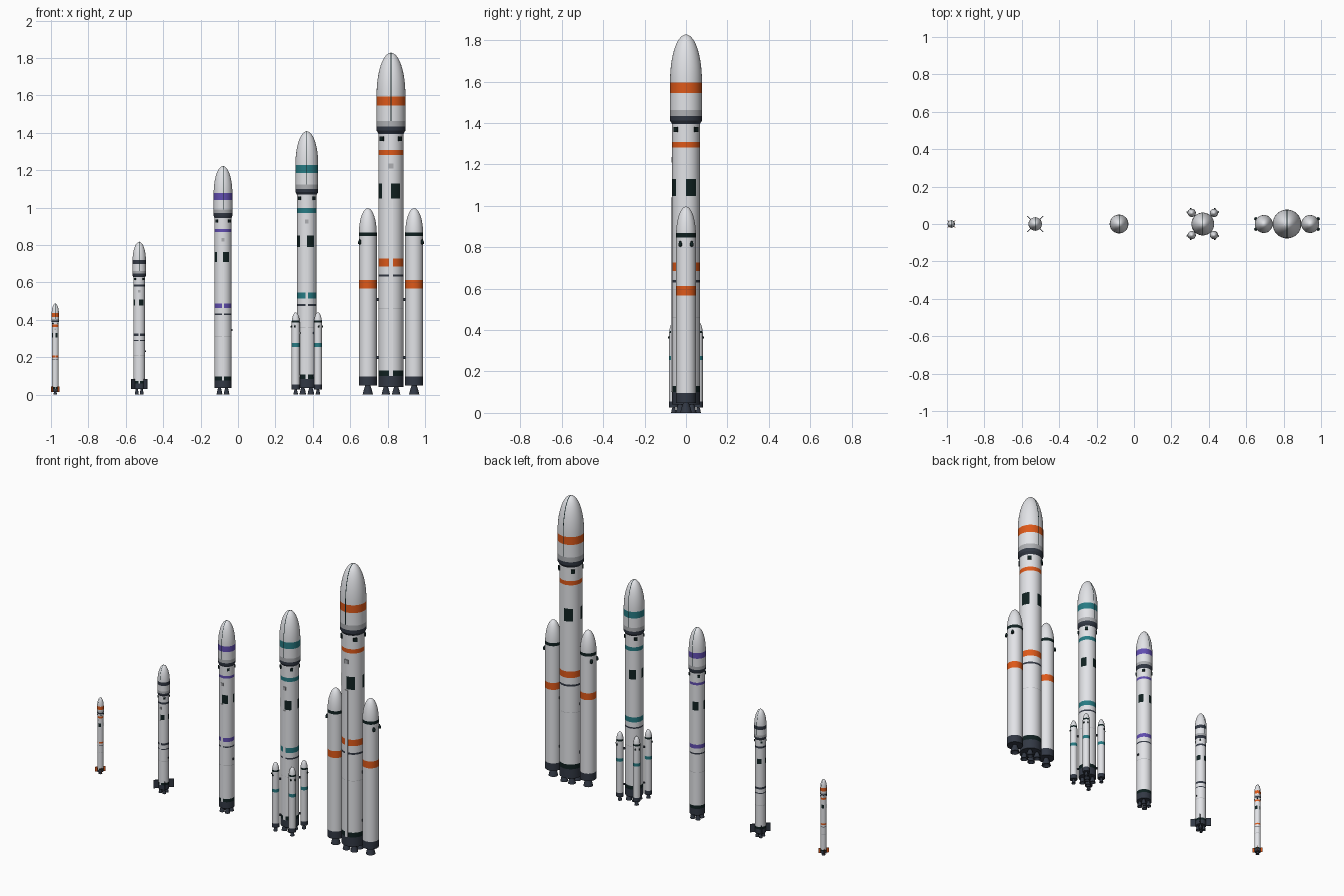
import bpy, bmesh
from math import sin, cos, pi, radians
from mathutils import Matrix, Vector

cube = bpy.data.objects.get("Cube")
if cube:
    bpy.data.objects.remove(cube, do_unlink=True)

COLOURS = {
    "white": (0.76, 0.77, 0.80), "orange": (0.73, 0.10, 0.01),
    "teal": (0.02, 0.20, 0.23), "purple": (0.12, 0.075, 0.44),
    "navy": (0.032, 0.04, 0.058), "black": (0.005, 0.015, 0.015),
    "grey": (0.42, 0.43, 0.45),
}
NAMES = list(COLOURS)
MATS = []
for label, rgb in COLOURS.items():
    mat = bpy.data.materials.new(label + "_paint")
    mat.use_nodes = True
    mat.diffuse_color = (*rgb, 1)
    mat.node_tree.nodes["Principled BSDF"].inputs["Base Color"].default_value = (*rgb, 1)
    MATS.append(mat)
PARTS = []
SEGMENTS = 48


def add_object(name, bm, location=(0, 0, 0)):
    bmesh.ops.recalc_face_normals(bm, faces=bm.faces)
    mesh = bpy.data.meshes.new(name)
    bm.to_mesh(mesh)
    bm.free()
    for mat in MATS:
        mesh.materials.append(mat)
    obj = bpy.data.objects.new(name, mesh)
    obj.location = location
    bpy.context.collection.objects.link(obj)
    PARTS.append(obj)
    return obj


def split_at(profile, heights):
    """Insert profile points where painted bands begin and end."""
    points = [profile[0]]
    for (r0, z0), (r1, z1) in zip(profile, profile[1:]):
        for z in sorted(h for h in heights if z0 + 1e-5 < h < z1 - 1e-5):
            points.append((r0 + (r1 - r0) * (z - z0) / (z1 - z0), z))
        points.append((r1, z1))
    return points


def lathe(name, profile, location, bands=(), checks=None, base="white", segments=SEGMENTS):
    """Turned body, painted by height bands and alternating check sectors."""
    edges = [z for low, high, _ in bands for z in (low, high)] + list(checks or ())
    points = split_at(profile, edges)
    bm = bmesh.new()
    rings = []
    for r, z in points:
        count = segments if r > 1e-6 else 1
        rings.append([bm.verts.new((r * sin(2 * pi * i / segments), -r * cos(2 * pi * i / segments), z))
                      for i in range(count)])
    for (low, high, a, b) in zip(points, points[1:], rings, rings[1:]):
        mid = (low[1] + high[1]) / 2
        colour = base
        for z0, z1, paint in bands:
            if z0 < mid < z1:
                colour = paint
        for i in range(segments):
            j = (i + 1) % segments
            corners = [a[i % len(a)], a[j % len(a)], b[j % len(b)], b[i % len(b)]]
            face = bm.faces.new(list(dict.fromkeys(corners)))
            checked = checks and checks[0] < mid < checks[1] and (i * 8 // segments) % 2 == 0
            face.material_index = NAMES.index("black" if checked else colour)
    return add_object(name, bm, location)


def box(name, size, centre, colour, angle=0, location=(0, 0, 0)):
    """Box set at a centre, then turned about the rocket's axis."""
    bm = bmesh.new()
    bmesh.ops.create_cube(bm, size=1)
    bmesh.ops.scale(bm, vec=size, verts=bm.verts)
    bmesh.ops.translate(bm, vec=centre, verts=bm.verts)
    bmesh.ops.rotate(bm, cent=(0, 0, 0), matrix=Matrix.Rotation(angle, 3, "Z"), verts=bm.verts)
    for face in bm.faces:
        face.material_index = NAMES.index(colour)
    return add_object(name, bm, location)


def nose(r, top, steps=14):
    height = 2.9 * r
    return [(r * cos(pi / 2 * i / steps) if i < steps else 0,
             top - height + height * sin(pi / 2 * i / steps)) for i in range(steps + 1)]


def nozzle(name, r, height, location):
    profile = [(0, height * 0.6), (r * 0.85, 0), (r, 0), (r * 0.8, height * 0.5),
               (r * 0.5, height), (r * 0.5, height * 1.3)]
    lathe(name, profile, location, base="navy", segments=24)


def seam(name, r, low, top, location):
    """Thin split line over the fairing, front to back."""
    half, lift = r * 0.03, 0.0008
    curve = [(r, low)] + nose(r, top)
    path = [(y + lift, z) for y, z in curve[:-1]] + [(0, top + lift)]
    path += [(-y, z) for y, z in reversed(path[:-1])]
    bm = bmesh.new()
    rows = [[bm.verts.new((s * half, y, z)) for s in (-1, 1)] for y, z in path]
    for a, b in zip(rows, rows[1:]):
        bm.faces.new((a[0], a[1], b[1], b[0])).material_index = NAMES.index("black")
    add_object(name, bm, location)


def strap_on(name, centre, outward, r, top, cap, stripe, base, accent, pod_z):
    """Side booster with nozzle and two outward separation pods."""
    lathe(name, [(0, base), (r, base)] + nose(r, top), centre,
          [(base - 1, base * 2, "navy"), (*stripe, accent), (*cap, "black")])
    nozzle(name + "_nozzle", r * 0.58, base, centre)
    for side in (-1, 1):
        angle = outward + side * radians(33)
        spot = Vector(centre) + Vector((cos(angle), sin(angle), 0)) * r * 1.06
        size = r * 0.19
        pod = [(0, pod_z - size * 1.4), (size, pod_z - size), (size, pod_z + size * 0.3),
               (size * 0.5, pod_z + size * 1.4), (0, pod_z + size * 1.8)]
        lathe(name + "_pod", pod, spot, base="black", segments=12)


ROCKETS = [
    dict(name="tiny", x=-0.977, r=0.0185, R=0.0195, top=0.487, base=0.015, fair=0.388,
         accent="orange", stripes=[(0.416, 0.437), (0.362, 0.374), (0.2, 0.21)],
         ring=0.187, checks=(0.307, 0.33), line=0.14, fin=(0.031, 0.015, 0.045)),
    dict(name="small", x=-0.528, r=0.032, R=0.036, top=0.817, base=0.03, fair=0.63,
         accent="navy", stripes=[(0.698, 0.72), (0.578, 0.59), (0.315, 0.328)],
         ring=0.289, checks=(0.477, 0.51), line=0.21, fin=(0.061, 0.03, 0.083)),
    dict(name="medium", x=-0.08, r=0.046, R=0.05, top=1.222, base=0.035, fair=0.945,
         accent="purple", stripes=[(1.042, 1.078), (0.87, 0.886), (0.463, 0.488)],
         ring=0.43, checks=(0.708, 0.763), line=0.31),
    dict(name="large", x=0.368, r=0.053, R=0.061, top=1.408, base=0.035, fair=1.07,
         accent="teal", stripes=[(1.186, 1.228), (0.972, 0.997), (0.515, 0.547)],
         ring=0.479, checks=(0.79, 0.85), line=0.36),
    dict(name="heavy", x=0.818, r=0.067, R=0.077, top=1.828, base=0.04, fair=1.395,
         accent="orange", stripes=[(1.545, 1.595), (1.281, 1.308), (0.686, 0.727)],
         ring=0.637, checks=(1.048, 1.13), line=0.462),
]

for k in ROCKETS:
    name, r, R, top, base, fair = (k[key] for key in ("name", "r", "R", "top", "base", "fair"))
    at = (k["x"], 0, 0)
    paint = [(low, high, k["accent"]) for low, high in k["stripes"]]

    # Core stage
    skirt = base + r * 0.9
    bands = paint[1:] + [(0, skirt, "navy"), (skirt, skirt + r * 0.45, "black"),
                         (k["ring"] - r * 0.09, k["ring"] + r * 0.09, "navy"),
                         (k["line"] - 0.0012, k["line"] + 0.0012, "grey")]
    lathe(name + "_core_stage", [(0, base), (r, base), (r, fair)], at, bands, k["checks"])

    # Payload fairing with collar and split line
    collar = fair + R * 0.5
    lathe(name + "_fairing", [(r, fair), (R, fair + R * 0.22)] + nose(R, top), at,
          [paint[0], (fair - 1, collar, "navy"), (collar, collar + R * 0.4, "grey")])
    seam(name + "_fairing_seam", R, collar + R * 0.4, top, at)

    # Cable raceway and access panel on the front
    low, high = skirt, k["checks"][0] - r * 0.1
    box(name + "_raceway", (r * 0.28, r * 0.12, high - low), (0, -r * 1.01, (low + high) / 2), "white", 0, at)
    panel_z = k["checks"][1] + (k["stripes"][1][0] - k["checks"][1]) * 0.62
    box(name + "_access_panel", (r * 0.36, r * 0.12, r * 0.4), (0, -r, panel_z), "grey", 0, at)

    # Thrusters below the fairing, engines at the base
    for i in range(4):
        turn = pi / 4 + i * pi / 2
        box(name + "_thruster", (r * 0.2, r * 0.34, r * 0.36), (r, 0, fair - r * 0.38), "black", turn, at)
        if name != "tiny":
            spot = (k["x"] + r * 0.58 * cos(turn), r * 0.58 * sin(turn), 0)
            nozzle(name + "_nozzle", r * 0.34, base, spot)
    if name == "tiny":
        nozzle(name + "_nozzle", r * 0.6, base, at)

    # Tail fins
    if "fin" in k:
        reach, z0, z1 = k["fin"]
        for i in range(4):
            box(name + "_fin", (reach - r * 0.8, r * 0.1, z1 - z0), ((reach + r * 0.8) / 2, 0, (z0 + z1) / 2),
                k["accent"], pi / 4 + i * pi / 2, at)
    if name in ("small", "medium"):
        box(name + "_umbilical", (r * 0.2, r * 0.2, r * 0.25), (r, 0, top * 0.283), "navy", 0, at)

# Strap-on boosters and their struts
LARGE, HEAVY = ROCKETS[3], ROCKETS[4]
for i in range(4):
    turn = pi / 4 + i * pi / 2
    centre = (LARGE["x"] + 0.084 * cos(turn), 0.084 * sin(turn), 0)
    strap_on("large_booster", centre, turn, 0.022, 0.44, (0.385, 0.396), (0.255, 0.275), 0.027, "teal", 0.364)
    for z in (0.1, 0.33):
        box("large_strut", (0.02, 0.01, 0.01), (0.058, 0, z), "navy", turn, (LARGE["x"], 0, 0))
for turn in (0, pi):
    centre = (HEAVY["x"] + 0.124 * cos(turn), 0, 0)
    strap_on("heavy_booster", centre, turn, 0.048, 0.997, (0.848, 0.868), (0.568, 0.612), 0.048, "orange", 0.815)
    for z in (0.2, 0.51):
        box("heavy_strut", (0.024, 0.016, 0.016), (0.071, 0, z), "navy", turn, (HEAVY["x"], 0, 0))

# Smooth curved surfaces, keep edges crisp
bpy.ops.object.select_all(action="DESELECT")
for part in PARTS:
    part.select_set(True)
bpy.context.view_layer.objects.active = PARTS[0]
bpy.ops.object.shade_smooth_by_angle(angle=radians(30))
